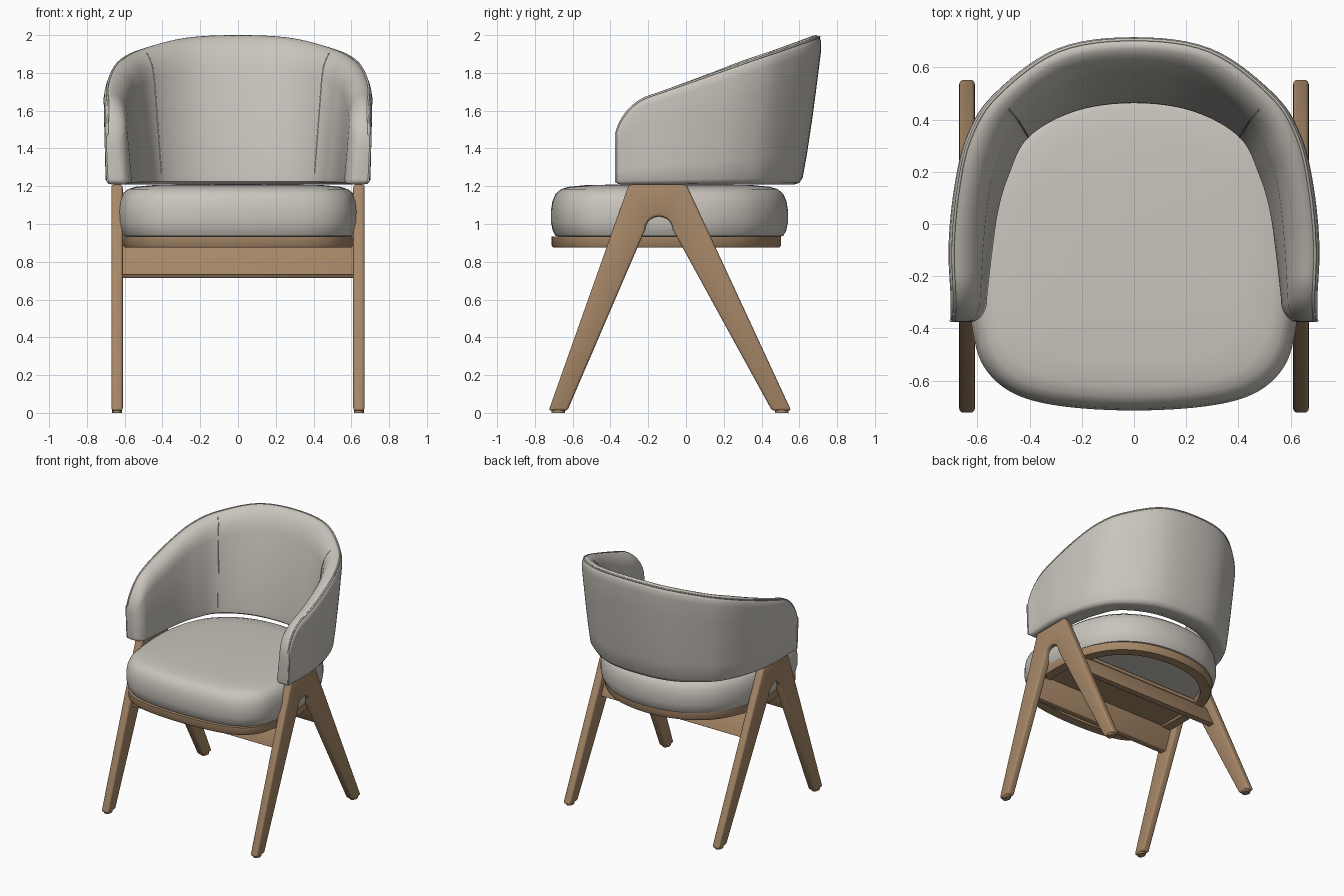
import bpy
import bmesh
import math
from mathutils import Vector

if "Cube" in bpy.data.objects:
    bpy.data.objects.remove(bpy.data.objects["Cube"])


def material(name, rgb):
    m = bpy.data.materials.new(name)
    m.use_nodes = True
    m.diffuse_color = (*rgb, 1)
    bsdf = m.node_tree.nodes["Principled BSDF"]
    bsdf.inputs["Base Color"].default_value = (*rgb, 1)
    bsdf.inputs["Roughness"].default_value = 0.8
    return m


FABRIC = material("warm grey fabric", (0.585, 0.555, 0.505))
WOOD = material("oak wood", (0.385, 0.245, 0.138))


def loft(name, rings, mat, closed=False, bevel=0.0):
    """Skin a list of equal-length point rings; cap the ends unless closed."""
    bm = bmesh.new()
    vs = [[bm.verts.new(p) for p in ring] for ring in rings]
    n = len(vs[0])
    pairs = list(zip(vs, vs[1:])) + ([(vs[-1], vs[0])] if closed else [])
    for a, b in pairs:
        for i in range(n):
            j = (i + 1) % n
            bm.faces.new((a[i], a[j], b[j], b[i]))
    if not closed:
        bm.faces.new(vs[0])
        bm.faces.new(vs[-1])
    bmesh.ops.recalc_face_normals(bm, faces=bm.faces)
    if bevel:
        sharp = [e for e in bm.edges if e.calc_face_angle(0) > math.radians(35)]
        bmesh.ops.bevel(bm, geom=sharp, offset=bevel, segments=3, profile=0.5,
                        affect='EDGES', clamp_overlap=True)
    mesh = bpy.data.meshes.new(name)
    bm.to_mesh(mesh)
    bm.free()
    mesh.materials.append(mat)
    ob = bpy.data.objects.new(name, mesh)
    bpy.context.collection.objects.link(ob)
    bpy.ops.object.select_all(action='DESELECT')
    ob.select_set(True)
    bpy.context.view_layer.objects.active = ob
    bpy.ops.object.shade_smooth_by_angle(angle=math.radians(45))


def bead(name, points, radius):
    """Thin round fabric cord along a path."""
    cu = bpy.data.curves.new(name, 'CURVE')
    cu.dimensions = '3D'
    cu.bevel_depth = radius
    cu.bevel_resolution = 2
    sp = cu.splines.new('POLY')
    sp.points.add(len(points) - 1)
    for p, co in zip(sp.points, points):
        p.co = (*co, 1)
    cu.materials.append(FABRIC)
    bpy.context.collection.objects.link(bpy.data.objects.new(name, cu))


def spline(pts, closed, steps=6):
    """Catmull-Rom curve through 2D points."""
    pts = [Vector(p) for p in pts]
    n = len(pts)

    def at(i):
        if closed:
            return pts[i % n]
        if i < 0:
            return 2 * pts[0] - pts[1]
        return pts[i] if i < n else 2 * pts[-1] - pts[-2]

    out = []
    for i in range(n if closed else n - 1):
        a, b, c, d = (at(i + k) for k in (-1, 0, 1, 2))
        for s in range(steps):
            t = s / steps
            out.append(0.5 * (2 * b + (c - a) * t + (2 * a - 5 * b + 4 * c - d) * t ** 2
                              + (3 * b - a - 3 * c + d) * t ** 3))
    return out if closed else out + [pts[-1]]


def round_in(v):
    """Quarter-circle falloff, 0 at v <= 0 and 1 at v = 1."""
    v = min(max(v, 0), 1)
    return 1 - math.sqrt(1 - v * v)


# Seat plan outline, shared by the cushion and its wooden rim
half = [(0, -.715), (.28, -.698), (.46, -.65), (.57, -.555), (.617, -.42), (.637, -.2),
        (.627, 0), (.575, .2), (.465, .37), (.27, .495), (0, .54)]
plan = spline(half + [(-x, y) for x, y in half[-2:0:-1]], True)


def seat_ring(scale, z, shift=0.0):
    return [(p.x * scale, (p.y + .09) * scale - .09 + shift, z) for p in plan]


cushion = [(.9, .93), (.96, .937), (.985, .965), (1, 1.01), (1, 1.07), (.988, 1.12),
           (.96, 1.16), (.915, 1.184), (.85, 1.197), (.7, 1.206), (.35, 1.21), (.1, 1.211)]
loft("seat_cushion", [seat_ring(s, z) for s, z in cushion], FABRIC)
rim = [(.955, .875), (.968, .888), (.968, .935), (.84, .935), (.84, .875)]
loft("seat_rim", [seat_ring(s, z, -.017) for s, z in rim], WOOD, closed=True)

# A-shaped side frames with a rounded notch, and foot pads
arch = [(-.143 - .073 * math.cos(a), .97 + .07 * math.sin(a))
        for a in (math.pi * k / 10 for k in range(11))]
a_frame = [(-.727, .012), (-.303, 1.208), (.003, 1.208), (.557, .012), (.455, .012)]
a_frame += arch[::-1] + [(-.628, .012)]
for side, s in (("left", 1), ("right", -1)):
    loft(side + "_leg_frame", [[(s * x, y, z) for y, z in a_frame] for x in (.61, .67)],
         WOOD, bevel=.014)
    for end, y in (("front", -.677), ("rear", .506)):
        pad = [(s * .64 + .026 * math.cos(a), y + .036 * math.sin(a))
               for a in (math.tau * k / 16 for k in range(16))]
        loft(f"{side}_{end}_foot_pad", [[(x, v, z) for x, v in pad] for z in (0, .02)], WOOD)

# Cross rails leaning with the legs, and the board under the cushion
for name, y0, y1, z0 in (("front_rail", -.395, -.335, .73), ("rear_rail", .146, .065, .715)):
    prof = [(y0 - .025, z0), (y0 + .025, z0), (y1 + .025, .885), (y1 - .025, .885)]
    loft(name, [[(x, y, z) for y, z in prof] for x in (-.615, .615)], WOOD, bevel=.004)
board = [(-.53, .888), (.09, .888), (.09, .915), (-.53, .915)]
loft("seat_board", [[(x, y, z) for y, z in board] for x in (-.53, .53)], WOOD)

# Wraparound backrest: four plan curves from back centre to arm
outer_top = [(0, .725), (.3, .68), (.54, .505), (.643, .345), (.69, .15), (.712, -.08), (.704, -.28)]
outer_low = [(0, .608), (.28, .57), (.51, .42), (.612, .27), (.667, .11), (.698, -.08), (.694, -.28)]
inner_top = [(0, .61), (.25, .572), (.455, .415), (.54, .25), (.572, .1), (.588, -.08), (.597, -.28)]
inner_low = [(0, .452), (.22, .422), (.4, .325), (.475, .18), (.515, .05), (.538, -.1), (.56, -.28)]
arm_ends = (-.3, -.315, -.33, -.343, -.354, -.363, -.37, -.374, -.376)


def rail(pts):
    """Mirror, smooth and extend a plan curve to the arm fronts."""
    mid = spline([(-x, y) for x, y in pts[:0:-1]] + pts, False)
    x = pts[-1][0]
    return ([Vector((-x, y)) for y in reversed(arm_ends)] + mid
            + [Vector((x, y)) for y in arm_ends])


# Section as (across from outer to inner, height fraction)
section = [(.2, 0), (.07, .01), (0, .045), (0, .2), (0, .45), (0, .7), (0, .9), (.04, .955),
           (.15, .987), (.32, 1), (.48, .994), (.66, .972), (.83, .93), (.95, .87), (1, .79),
           (1, .5), (1, .08), (.95, .02), (.8, 0)]
stations = []
for ot, ol, it, il in zip(*map(rail, (outer_top, outer_low, inner_top, inner_low))):
    top = 1.68 + .346 * (ot.y + .2) - .19 * round_in((-.2 - ot.y) / .176)
    low = 1.21 + .025 * round_in((-.346 - ot.y) / .03)
    keep = 1 - .5 * round_in((-.29 - ot.y) / .086)
    edge_in = .08 * round_in((-.356 - ot.y) / .02)
    ring = []
    for w, h in section:
        o, i = ol.lerp(ot, h ** .8), il.lerp(it, h)
        p = o.lerp(i, edge_in + w * (keep - edge_in))
        ring.append((p.x, p.y, low + h * (top - low)))
    stations.append(ring)
loft("backrest", stations, FABRIC)

# Piping along the upper edge and down the arm fronts, plus two inner seams
edge = stations[2:-2]
bead("edge_piping", edge[0][1:8] + [r[8] for r in edge] + edge[-1][7:0:-1], .006)
centre = len(stations) // 2
for side, k in (("left", 12), ("right", -12)):
    bead(side + "_inner_seam", stations[centre + k][11:17], .003)
